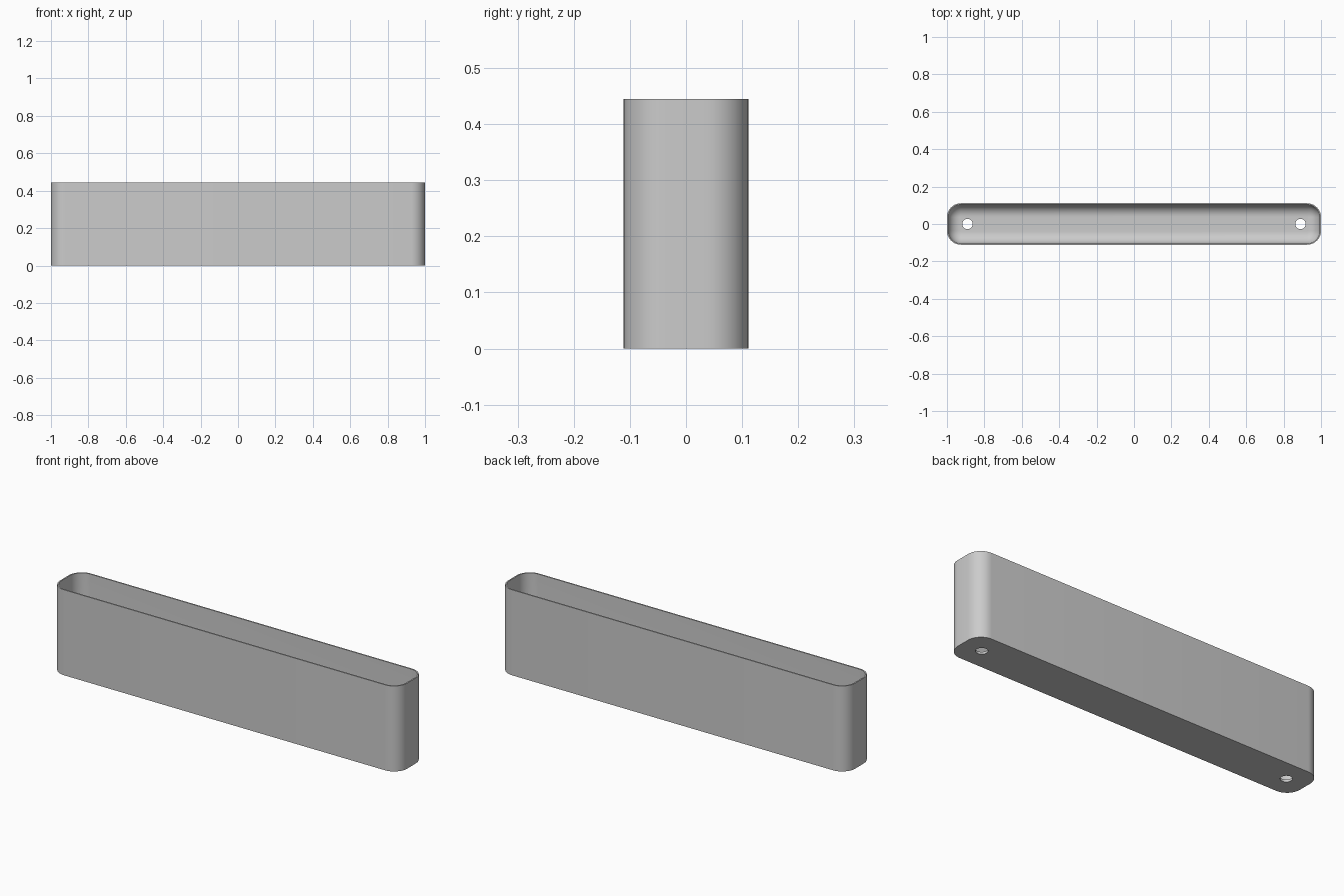
import bpy
import bmesh
import math

cube = bpy.data.objects.get("Cube")
if cube:
    bpy.data.objects.remove(cube, do_unlink=True)

LENGTH, DEPTH, HEIGHT = 2.0, 0.222, 0.445
CORNER, WALL, FLOOR, FILLET = 0.075, 0.007, 0.012, 0.064
HOLE_X, HOLE_R = 0.89, 0.028

grey = bpy.data.materials.new("light grey")
grey.use_nodes = True
color = (0.6, 0.6, 0.6, 1)
grey.diffuse_color = color
grey.node_tree.nodes["Principled BSDF"].inputs["Base Color"].default_value = color


def ring(bm, inset, z, steps=10):
    """Rounded rectangle of vertices, inset from the outer outline."""
    r = CORNER - inset
    cx, cy = LENGTH / 2 - CORNER, DEPTH / 2 - CORNER
    verts = []
    for q, (sx, sy) in enumerate([(1, 1), (-1, 1), (-1, -1), (1, -1)]):
        for i in range(steps + 1):
            a = math.pi / 2 * (q + i / steps)
            verts.append(bm.verts.new((sx * cx + r * math.cos(a),
                                       sy * cy + r * math.sin(a), z)))
    return verts


# Open trough: outer wall, rim, inner wall, rounded inner bottom edge
bm = bmesh.new()
levels = [(0, 0), (0, HEIGHT), (WALL, HEIGHT)]
for i in range(11):
    a = math.pi / 2 * i / 10
    levels.append((WALL + FILLET * (1 - math.cos(a)),
                   FLOOR + FILLET * (1 - math.sin(a))))
rings = [ring(bm, d, z) for d, z in levels]
for lo, hi in zip(rings, rings[1:]):
    for i in range(len(lo)):
        j = (i + 1) % len(lo)
        bm.faces.new((lo[i], lo[j], hi[j], hi[i]))
bm.faces.new(rings[0][::-1])
bm.faces.new(rings[-1])
bmesh.ops.recalc_face_normals(bm, faces=bm.faces)
mesh = bpy.data.meshes.new("trough")
bm.to_mesh(mesh)
bm.free()
trough = bpy.data.objects.new("trough", mesh)
bpy.context.collection.objects.link(trough)
mesh.materials.append(grey)

# Drain holes through the floor at both ends
for side, x in (("right", -HOLE_X), ("left", HOLE_X)):
    bpy.ops.mesh.primitive_cylinder_add(vertices=32, radius=HOLE_R, depth=0.1,
                                        location=(x, 0, 0))
    cutter = bpy.context.object
    cutter.name = side + "_drain_cutter"
    cutter.data.materials.append(grey)
    cut = trough.modifiers.new(side + "_drain", 'BOOLEAN')
    cut.operation = 'DIFFERENCE'
    cut.solver = 'EXACT'
    cut.object = cutter
    bpy.ops.object.select_all(action='DESELECT')
    trough.select_set(True)
    bpy.context.view_layer.objects.active = trough
    bpy.ops.object.modifier_apply(modifier=cut.name)
    bpy.data.objects.remove(cutter, do_unlink=True)

bpy.ops.object.shade_smooth_by_angle(angle=math.radians(30))
